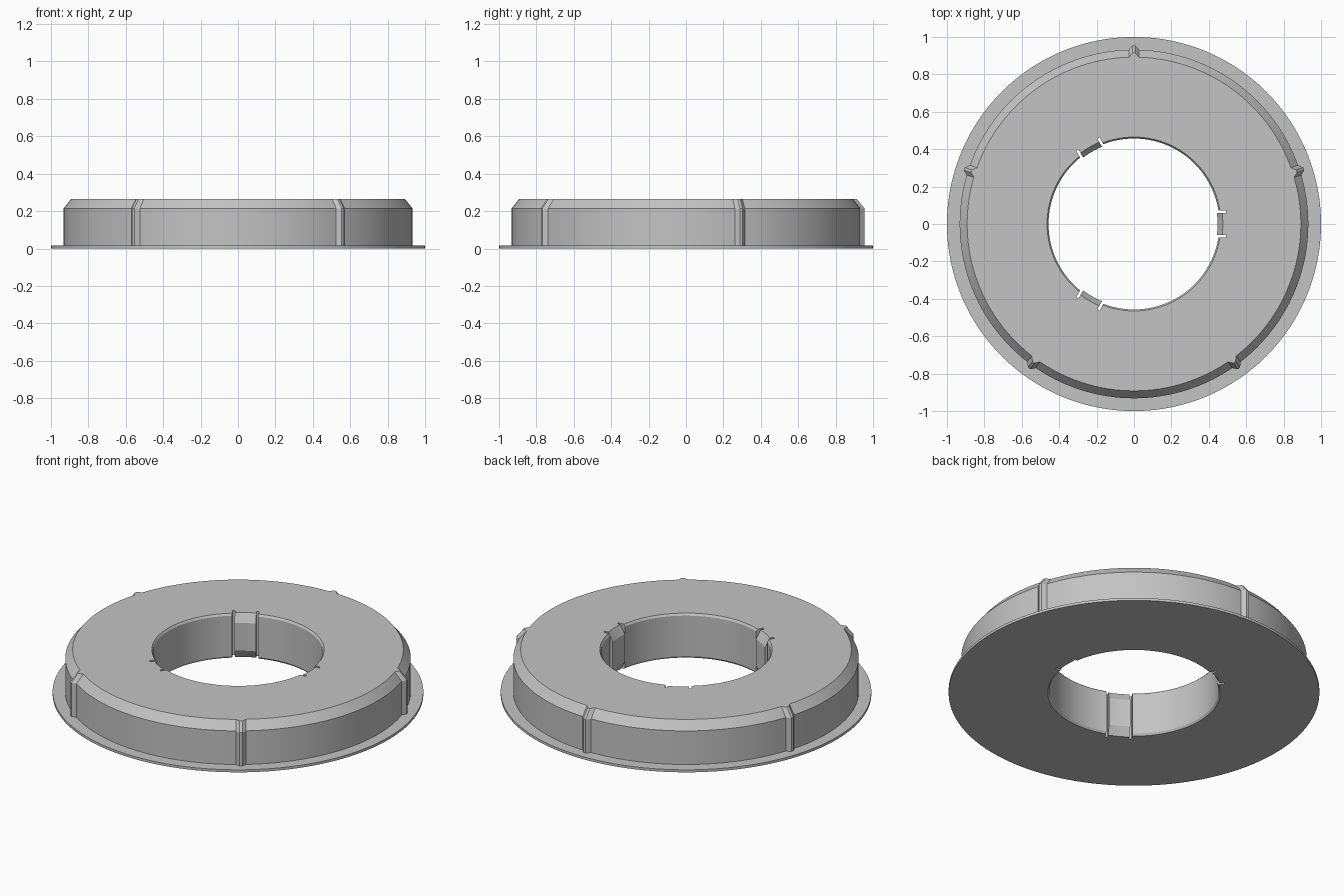
import bpy, bmesh, math
from mathutils import Matrix

if "Cube" in bpy.data.objects:
    bpy.data.objects.remove(bpy.data.objects["Cube"])

grey = bpy.data.materials.new("grey plastic")
grey.diffuse_color = (0.55, 0.55, 0.55, 1)
grey.use_nodes = True
grey.node_tree.nodes["Principled BSDF"].inputs["Base Color"].default_value = grey.diffuse_color

H = 0.265                      # total height
RIDGES = [math.radians(18 + 72 * k) for k in range(5)]
CLIPS = [math.radians(120 * k) for k in range(3)]
CLIP_HALF = 0.14               # half angle of a clip, at the slot centres


def gap(a, centres):
    """Smallest angular distance from a to any of the centres."""
    return min(abs((a - c + math.pi) % (2 * math.pi) - math.pi) for c in centres)


def ridge_offset(a):
    """Radial bulge of the grip ridges on the outer wall."""
    d = gap(a, RIDGES)
    return 0.022 * max(0, min(1, (0.03 - d) / 0.022))


def section(a):
    """Closed radius/height section of the ring at angle a."""
    o = ridge_offset(a)
    outer = [(1, 0), (1, 0.015), (0.932 + o, 0.015), (0.932 + o, 0.215), (0.892 + o, H)]
    if gap(a, CLIPS) < CLIP_HALF:      # clip face bulges into the bore
        inner = [(0.475, H), (0.447, 0.215), (0.447, 0.05), (0.475, 0)]
    else:                              # plain bore with small chamfers
        inner = [(0.465, H), (0.457, H - 0.012), (0.457, 0.012), (0.465, 0)]
    return outer + inner


# Angles: an even circle plus the edges of the ridges and clips
angles = {round(2 * math.pi * i / 160, 5) for i in range(160)}
angles = {a for a in angles if gap(a, RIDGES) > 0.04
          and abs(gap(a, CLIPS) - CLIP_HALF) > 0.012}
for c in RIDGES:
    angles |= {(c + d) % (2 * math.pi) for d in (-0.03, -0.008, 0.008, 0.03)}
for c in CLIPS:
    for s in (-1, 1):
        angles |= {(c + s * (CLIP_HALF + d)) % (2 * math.pi) for d in (-0.004, 0.004)}

# Ring body: flange, outer wall with ridges, chamfer, top, bore and clips
bm = bmesh.new()
rings = [[bm.verts.new((r * math.cos(a), r * math.sin(a), z)) for r, z in section(a)]
         for a in sorted(angles)]
for i, ring in enumerate(rings):
    nxt = rings[(i + 1) % len(rings)]
    for j in range(len(ring)):
        k = (j + 1) % len(ring)
        bm.faces.new((ring[j], nxt[j], nxt[k], ring[k]))
bmesh.ops.recalc_face_normals(bm, faces=bm.faces)
mesh = bpy.data.meshes.new("ring_body")
bm.to_mesh(mesh)
bm.free()
mesh.materials.append(grey)
body = bpy.data.objects.new("ring_body", mesh)
bpy.context.collection.objects.link(body)

# Slots on both sides of each clip
bm = bmesh.new()
for c in CLIPS:
    for s in (-1, 1):
        m = (Matrix.Rotation(c, 4, 'Z')
             @ Matrix.Translation((0.455, s * 0.065, H / 2))
             @ Matrix.Diagonal((0.076, 0.014, 0.5, 1)))
        bmesh.ops.create_cube(bm, size=1, matrix=m)
mesh = bpy.data.meshes.new("slot_cutter")
bm.to_mesh(mesh)
bm.free()
mesh.materials.append(grey)
cutter = bpy.data.objects.new("slot_cutter", mesh)
bpy.context.collection.objects.link(cutter)
cutter.hide_render = True
cutter.hide_set(True)

cut = body.modifiers.new("slots", 'BOOLEAN')
cut.operation = 'DIFFERENCE'
cut.solver = 'EXACT'
cut.object = cutter

# Apply the cut, then shade smooth with sharp edges kept
bpy.context.view_layer.objects.active = body
body.select_set(True)
bpy.ops.object.modifier_apply(modifier=cut.name)
bpy.data.objects.remove(cutter)
bpy.ops.object.shade_smooth_by_angle(angle=math.radians(20))
